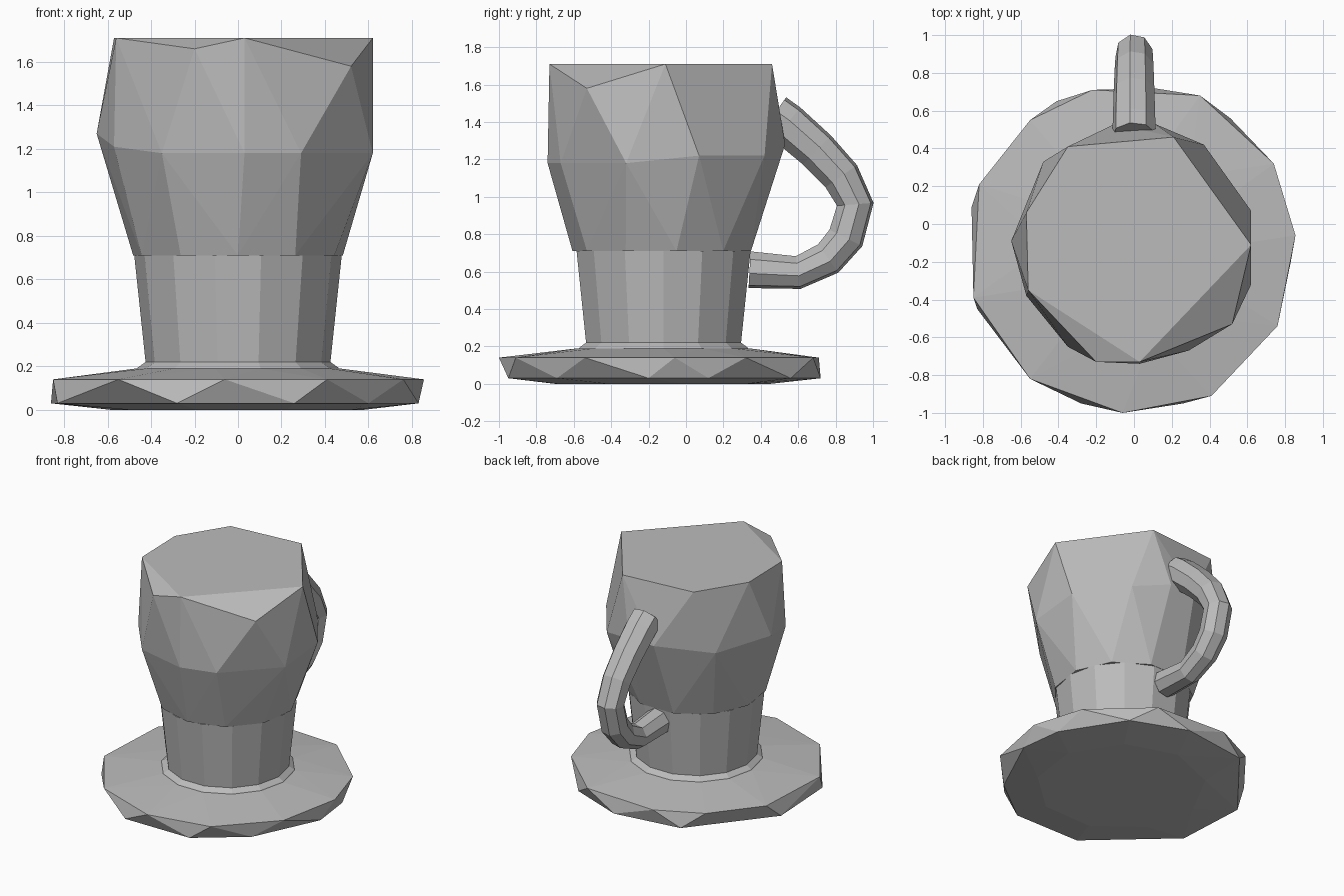
import bpy, bmesh
from math import sin, cos, pi
from mathutils import Vector

if "Cube" in bpy.data.objects:
    bpy.data.objects.remove(bpy.data.objects["Cube"], do_unlink=True)

GREY = (0.5, 0.5, 0.5, 1)
clay = bpy.data.materials.new("grey_clay")
clay.use_nodes = True
clay.diffuse_color = GREY
clay.node_tree.nodes["Principled BSDF"].inputs["Base Color"].default_value = GREY

AXIS_Y = -0.12


def ring(sides, radius, z, turn=0.0, cy=AXIS_Y):
    """Points of a level polygon around the cup axis."""
    step = 2 * pi / sides
    return [Vector((radius * cos((i + turn) * step),
                    cy + radius * sin((i + turn) * step), z))
            for i in range(sides)]


def finish(name, bm):
    bmesh.ops.recalc_face_normals(bm, faces=bm.faces[:])
    mesh = bpy.data.meshes.new(name)
    bm.to_mesh(mesh)
    bm.free()
    mesh.materials.append(clay)
    obj = bpy.data.objects.new(name, mesh)
    bpy.context.collection.objects.link(obj)
    return obj


def hull(name, points):
    """Faceted solid wrapped around a set of points."""
    bm = bmesh.new()
    for p in points:
        bm.verts.new(p)
    res = bmesh.ops.convex_hull(bm, input=bm.verts[:])
    loose = {v for v in res["geom_interior"] if isinstance(v, bmesh.types.BMVert)}
    bmesh.ops.delete(bm, geom=list(loose), context="VERTS")
    bmesh.ops.dissolve_limit(bm, angle_limit=0.01, verts=bm.verts[:], edges=bm.edges[:])
    return finish(name, bm)


def loft(name, rings):
    """Skin of quads through matching rings, with both ends closed."""
    bm = bmesh.new()
    loops = [[bm.verts.new(p) for p in r] for r in rings]
    for a, b in zip(loops, loops[1:]):
        for i in range(len(a)):
            j = (i + 1) % len(a)
            bm.faces.new((a[i], a[j], b[j], b[i]))
    bm.faces.new(loops[0])
    bm.faces.new(loops[-1])
    return finish(name, bm)


# Saucer: rough-cut disc with a zigzag rim
rim = [(-.06, -1), (.41, -.91), (.76, -.54), (.855, -.06), (.74, .32), (.35, .68),
       (-.22, .71), (-.55, .55), (-.82, .21), (-.85, -.39), (-.55, -.82)]
under = [(-.28, -.95), (.26, -.95), (.6, -.69), (.83, -.2), (.79, .12), (.51, .56),
         (.1, .72), (-.41, .65), (-.86, .09), (-.83, -.45)]
hull("saucer",
     [Vector((x, y, .14)) for x, y in rim]
     + [Vector((x, y, .03)) for x, y in under]
     + ring(14, .47, .19) + ring(9, .59, 0, .3, -.14))

# Neck: tapered lower wall flaring into a small foot
loft("neck", [ring(14, r, z) for r, z in
              ((.47, .18), (.46, .195), (.425, .22), (.477, .71))])

# Bowl: solid upper cup with chipped corners
lip = [(-.57, .06), (-.56, -.35), (.03, -.73), (.62, -.11), (.21, .46), (-.35, .41)]
shoulder = [(.62, .07, 1.22), (.62, -.32, 1.18), (.29, -.67, 1.18), (.03, -.74, 1.18),
            (-.35, -.65, 1.18), (-.57, -.38, 1.21), (-.65, -.09, 1.27),
            (-.48, .33, 1.25), (-.1, .53, 1.28), (.11, .53, 1.28), (.37, .42, 1.22),
            (-.2, -.73, 1.66), (.52, -.53, 1.58)]
hull("bowl", [Vector((x, y, 1.71)) for x, y in lip]
     + [Vector(p) for p in shoulder] + ring(11, .487, .71, .25))

# Handle: tube swept along a bent path of (y, z, radius)
path = [(.47, 1.44, .115), (.54, 1.39, .115), (.7, 1.25, .11), (.83, 1.11, .105),
        (.905, .96, .1), (.855, .78, .1), (.76, .67, .095), (.6, .595, .09), (.34, .61, .1)]
sections = []
for k, (y, z, r) in enumerate(path):
    before, after = path[max(k - 1, 0)], path[min(k + 1, len(path) - 1)]
    t = Vector((0, after[0] - before[0], after[1] - before[1])).normalized()
    across, out = Vector((1, 0, 0)), Vector((0, -t.z, t.y))
    sections.append([Vector((0, y, z)) + r * (cos(a) * across + sin(a) * out)
                     for a in (2 * pi * (i + .25) / 8 for i in range(8))])
loft("handle", sections)
